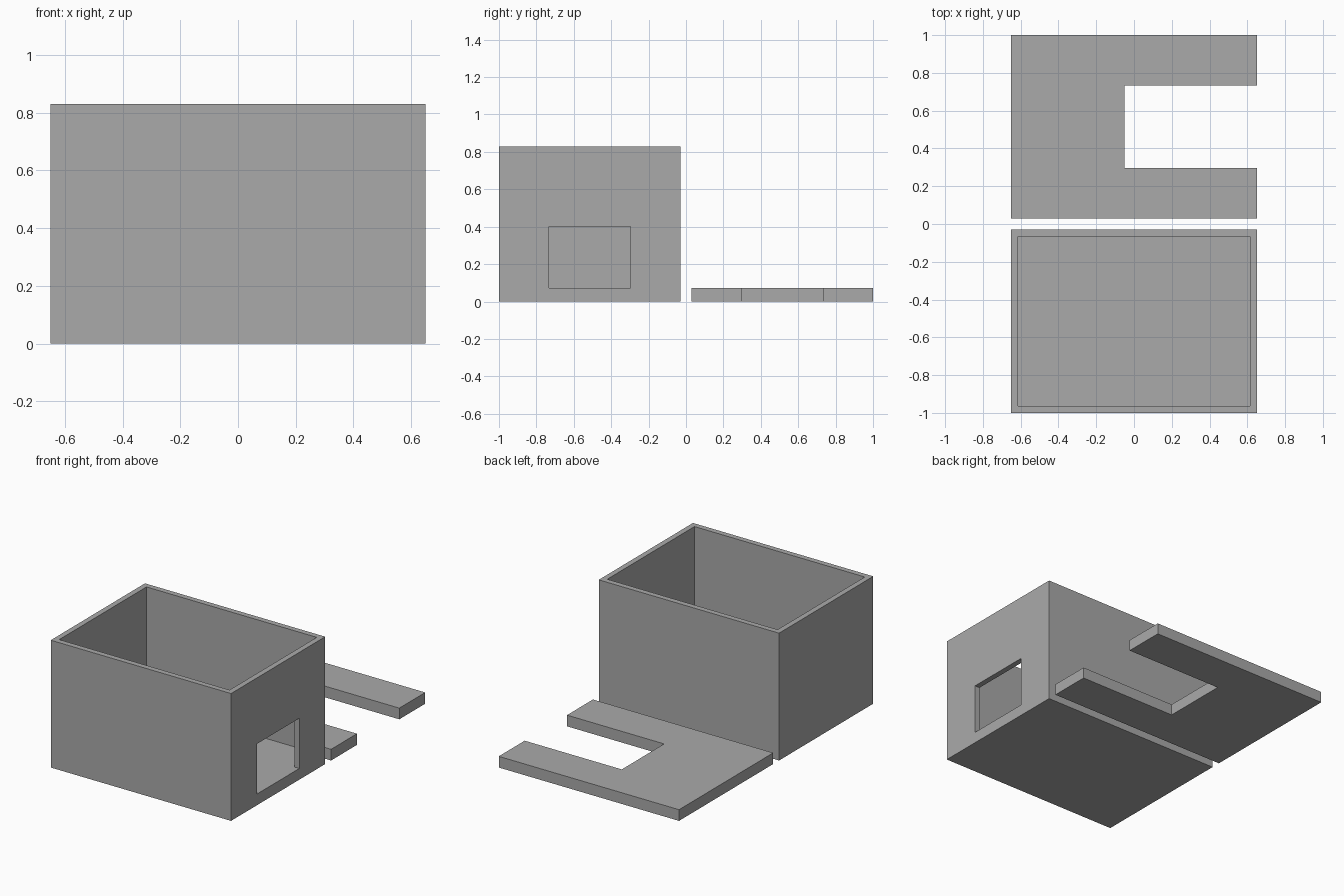
import bpy
import bmesh

# Remove the default cube
cube = bpy.data.objects.get("Cube")
if cube:
    bpy.data.objects.remove(cube, do_unlink=True)

# Single plain grey
GREY = (0.4, 0.4, 0.4, 1.0)
grey = bpy.data.materials.new("plain_grey")
grey.use_nodes = True
grey.diffuse_color = GREY
grey.node_tree.nodes["Principled BSDF"].inputs["Base Color"].default_value = GREY

HALF_X = 0.65      # half length of both parts
GAP = 0.03         # distance of each part from the centre line
WALL = 0.036       # box wall thickness
BASE = 0.073       # floor and lid thickness
HEIGHT = 0.83
OPEN_NEAR, OPEN_FAR = 0.297, 0.733   # opening width, mirrored on both parts


def prism(name, outline, z0, z1):
    """Extrude a flat outline between two heights."""
    bm = bmesh.new()
    face = bm.faces.new([bm.verts.new((x, y, z0)) for x, y in outline])
    top = bmesh.ops.extrude_face_region(bm, geom=[face])["geom"]
    verts = [v for v in top if isinstance(v, bmesh.types.BMVert)]
    bmesh.ops.translate(bm, verts=verts, vec=(0, 0, z1 - z0))
    bmesh.ops.recalc_face_normals(bm, faces=bm.faces)
    mesh = bpy.data.meshes.new(name)
    bm.to_mesh(mesh)
    bm.free()
    mesh.materials.append(grey)
    obj = bpy.data.objects.new(name, mesh)
    bpy.context.collection.objects.link(obj)
    return obj


def block(name, x0, x1, y0, y1, z0, z1):
    return prism(name, [(x0, y0), (x1, y0), (x1, y1), (x0, y1)], z0, z1)


def cut(target, cutter):
    """Subtract a hidden cutter from the target."""
    mod = target.modifiers.new(cutter.name, "BOOLEAN")
    mod.operation = "DIFFERENCE"
    mod.solver = "EXACT"
    mod.object = cutter
    cutter.hide_render = True
    cutter.hide_set(True)


# Open box with a thick floor
box = block("open_box", -HALF_X, HALF_X, -1, -GAP, 0, HEIGHT)
cavity = block("cavity_cutter", -HALF_X + WALL, HALF_X - WALL,
               -1 + WALL, -GAP - WALL, BASE, HEIGHT + 0.1)
cut(box, cavity)

# Side window, its sill level with the floor
window = block("window_cutter", 0.3, HALF_X + 0.1,
               -OPEN_FAR, -OPEN_NEAR, BASE, 0.4)
cut(box, window)

# Flat lid with a slot open to the left
NOTCH_X = -0.05
prism("notched_lid", [
    (-HALF_X, GAP), (HALF_X, GAP), (HALF_X, OPEN_NEAR), (NOTCH_X, OPEN_NEAR),
    (NOTCH_X, OPEN_FAR), (HALF_X, OPEN_FAR), (HALF_X, 1), (-HALF_X, 1),
], 0, BASE)
